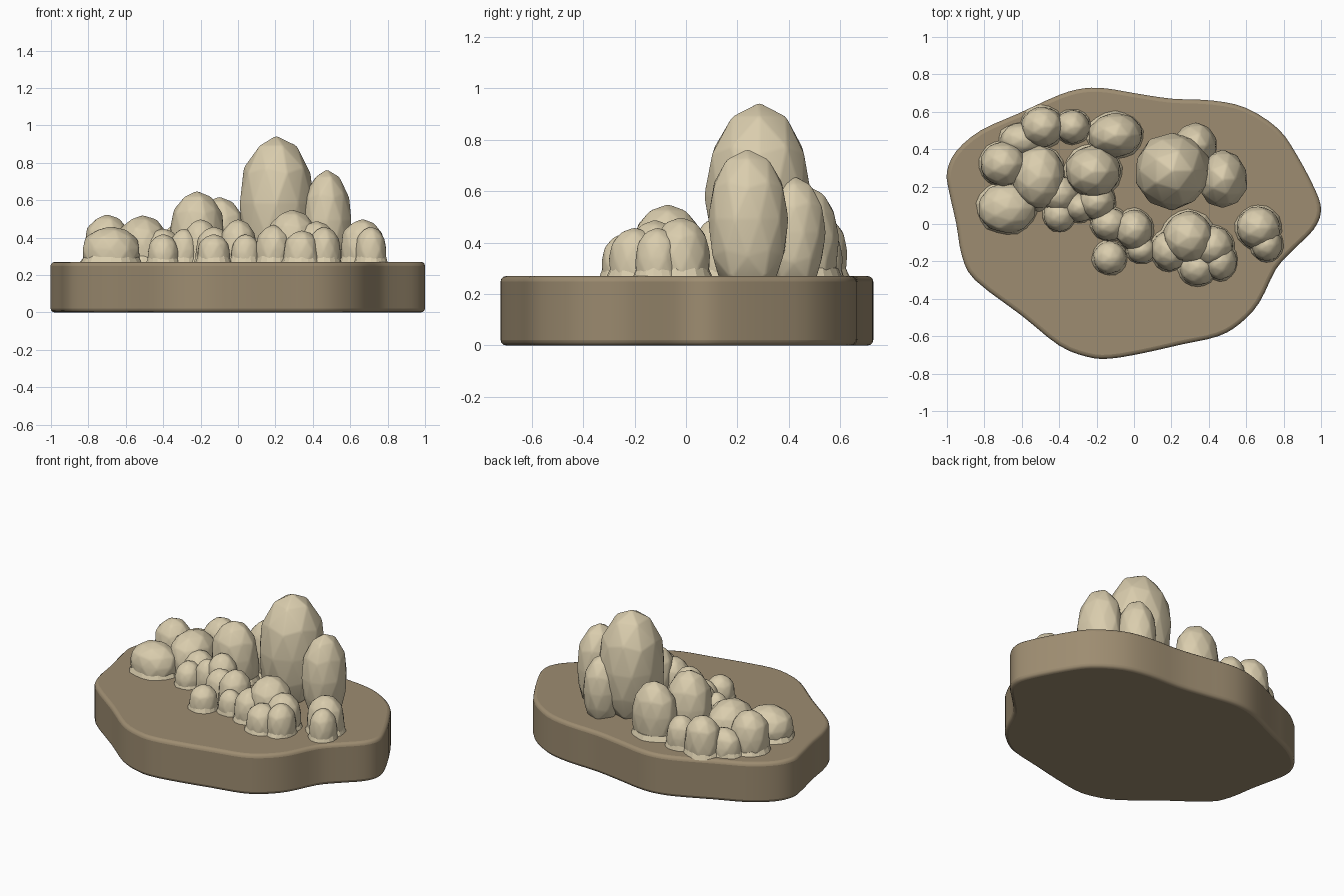
import bpy, bmesh, random
from mathutils import Vector

random.seed(4)
if "Cube" in bpy.data.objects:
    bpy.data.objects.remove(bpy.data.objects["Cube"], do_unlink=True)

GROUND = 0.27


def material(name, rgb):
    m = bpy.data.materials.new(name)
    m.use_nodes = True
    m.diffuse_color = (*rgb, 1)
    bsdf = m.node_tree.nodes["Principled BSDF"]
    bsdf.inputs["Base Color"].default_value = (*rgb, 1)
    bsdf.inputs["Roughness"].default_value = 0.9
    return m


earth = material("brown earth", (0.34, 0.265, 0.165))
stone = material("pale sandstone", (0.70, 0.61, 0.42))


def finish(name, bm, mat, bevel, segments, angle):
    bmesh.ops.recalc_face_normals(bm, faces=bm.faces[:])
    mesh = bpy.data.meshes.new(name)
    bm.to_mesh(mesh)
    bm.free()
    mesh.materials.append(mat)
    ob = bpy.data.objects.new(name, mesh)
    bpy.context.collection.objects.link(ob)
    if bevel:
        mod = ob.modifiers.new("soft edges", "BEVEL")
        mod.width, mod.segments = bevel, segments
        mod.limit_method = "ANGLE"
        mod.angle_limit = angle
    return ob


# Ground slab: smooth closed outline, extruded and rounded at the rims
OUTLINE = [(1, .07), (.97, .18), (.87, .37), (.77, .51), (.6, .62), (.42, .66),
           (.2, .67), (0, .7), (-.15, .725), (-.27, .725), (-.4, .69), (-.62, .59),
           (-.82, .5), (-.95, .39), (-1, .28), (-.99, .18), (-.95, 0), (-.92, -.17),
           (-.85, -.3), (-.6, -.49), (-.4, -.65), (-.25, -.71), (-.13, -.72),
           (.05, -.69), (.25, -.645), (.45, -.6), (.57, -.53), (.67, -.42),
           (.76, -.24), (.85, -.14), (.96, -.03)]


def closed_spline(points, steps):
    p = [Vector(q) for q in points]
    n = len(p)
    for i in range(n):
        a, b, c, d = p[i - 1], p[i], p[(i + 1) % n], p[(i + 2) % n]
        for s in range(steps):
            t = s / steps
            yield 0.5 * (2 * b + (c - a) * t + (2 * a - 5 * b + 4 * c - d) * t ** 2
                         + (3 * b - a - 3 * c + d) * t ** 3)


bm = bmesh.new()
face = bm.faces.new([bm.verts.new((q.x, q.y, 0)) for q in closed_spline(OUTLINE, 3)])
top = bmesh.ops.extrude_face_region(bm, geom=[face])["geom"]
bmesh.ops.translate(bm, vec=(0, 0, GROUND),
                    verts=[v for v in top if isinstance(v, bmesh.types.BMVert)])
slab = finish("ground_slab", bm, earth, 0.022, 3, 0.9)
slab.data.shade_smooth()
bpy.context.view_layer.objects.active = slab
slab.select_set(True)
bpy.ops.object.shade_smooth_by_angle(angle=0.6)
slab.select_set(False)


# Boulders: faceted domes whose lower half straightens towards a column
def boulder(bm, x, y, rx, ry, height, straight):
    bottom = GROUND - 0.05
    half, mid = (height - bottom) / 2, (height + bottom) / 2
    verts = bmesh.ops.create_icosphere(bm, subdivisions=2, radius=1)["verts"]
    for v in verts:
        flat = v.co.xy.length
        if v.co.z < 0 and flat > 0.01:
            v.co.xy *= 1 + straight * (1 / flat - 1)
        v.co.xy *= random.uniform(0.96, 1.03)
        v.co = (x + v.co.x * rx, y + v.co.y * ry, mid + v.co.z * half)


# Low crumbled collar where a boulder meets the ground
def collar(bm, x, y, rx, ry):
    verts = bmesh.ops.create_cone(bm, cap_ends=True, segments=18, radius1=1.08,
                                  radius2=0.93, depth=0.04)["verts"]
    for v in verts:
        v.co.xy *= random.uniform(0.97, 1.04)
        v.co = (x + v.co.x * rx, y + v.co.y * ry, GROUND + 0.012 + v.co.z)


# Each entry: x, y, x radius, y radius, top height
GROUPS = {
    "tall_rocks": (0.4, [(.205, .285, .205, .21, .945), (.475, .24, .135, .16, .765),
                         (.33, .42, .12, .125, .66)]),
    "left_rocks": (0.9, [(-.68, .085, .155, .135, .46), (-.7, .32, .125, .12, .525),
                         (-.6, .45, .12, .09, .43), (-.49, .52, .115, .11, .51),
                         (-.33, .52, .095, .09, .47), (-.51, .25, .14, .17, .52),
                         (-.4, .05, .085, .09, .42), (-.4, .16, .1, .1, .45),
                         (-.22, .28, .15, .14, .65), (-.1, .475, .145, .12, .62),
                         (-.2, .12, .1, .1, .5), (-.29, .09, .08, .08, .45)]),
    "middle_rocks": (0.9, [(-.13, 0, .1, .09, .46), (0, -.03, .1, .11, .5),
                           (-.13, -.18, .09, .09, .42), (.04, -.14, .08, .07, .42)]),
    "right_rocks": (0.9, [(.29, -.07, .14, .14, .55), (.19, -.14, .1, .11, .47),
                          (.42, -.12, .11, .11, .49), (.34, -.23, .1, .1, .44),
                          (.46, -.2, .09, .1, .46)]),
    "lone_rock": (0.9, [(.665, -.02, .12, .115, .5), (.71, -.11, .085, .09, .46)]),
}

for group, (straight, rocks) in GROUPS.items():
    for i, (x, y, rx, ry, height) in enumerate(rocks, 1):
        bm = bmesh.new()
        boulder(bm, x, y, rx, ry, height, straight)
        rock = finish(f"{group}_{i}", bm, stone, 0.008, 2, 0.05)
        rock.data.shade_smooth()
    if straight > 0.5:
        bm = bmesh.new()
        for x, y, rx, ry, _ in rocks:
            collar(bm, x, y, rx, ry)
        finish(f"{group}_collar", bm, stone, 0, 1, 1)
